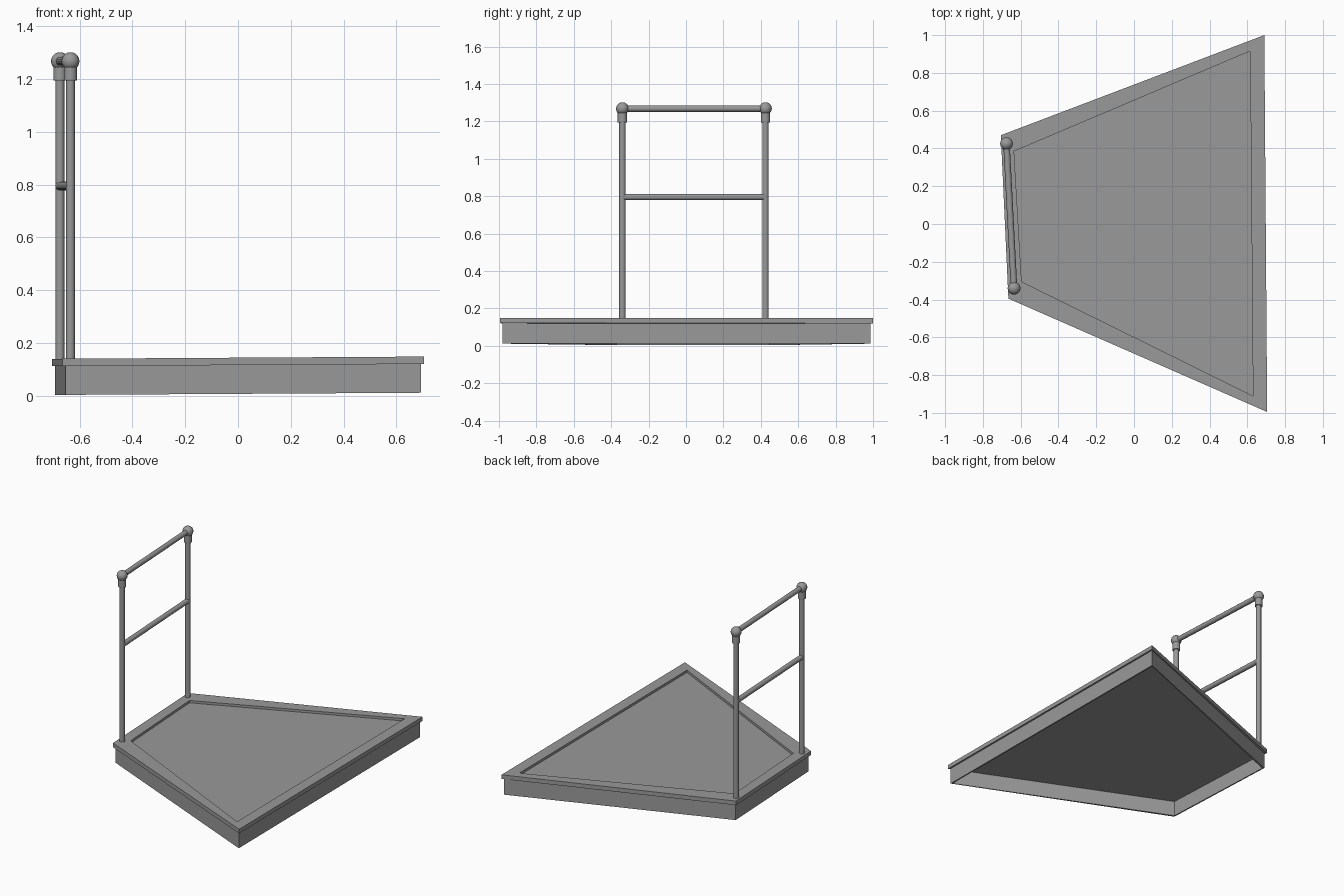
import bpy
import bmesh
import math
from mathutils import Vector

cube = bpy.data.objects.get("Cube")
if cube:
    bpy.data.objects.remove(cube, do_unlink=True)


def material(name, value):
    mat = bpy.data.materials.new(name)
    mat.use_nodes = True
    colour = (value, value, value, 1)
    mat.diffuse_color = colour
    mat.node_tree.nodes["Principled BSDF"].inputs["Base Color"].default_value = colour
    return mat


grey = material("grey metal", 0.32)

# Plan outlines of the platform, listed from back right clockwise
outer = [Vector(p) for p in ((-0.705, 0.47), (0.69, 1.0), (0.705, -0.995), (-0.665, -0.395))]
inner = [Vector(p) for p in ((-0.635, 0.385), (0.615, 0.915), (0.63, -0.91), (-0.595, -0.305))]


def blend(t):
    return [a.lerp(b, t) for a, b in zip(outer, inner)]


def tilted(p, z):
    # The deck rises very slightly towards +x
    return (p.x, p.y, z + 0.006 * (p.x + 0.7))


def finish(name, bm):
    bmesh.ops.recalc_face_normals(bm, faces=bm.faces)
    mesh = bpy.data.meshes.new(name)
    bm.to_mesh(mesh)
    bm.free()
    obj = bpy.data.objects.new(name, mesh)
    bpy.context.collection.objects.link(obj)
    mesh.materials.append(grey)
    return obj


def frame(name, outside, inside, low, high):
    # Closed ring between two outlines
    bm = bmesh.new()
    loops = [[bm.verts.new(tilted(p, z)) for p in pts]
             for pts, z in ((outside, low), (outside, high), (inside, high), (inside, low))]
    for a, b in zip(loops, loops[1:] + loops[:1]):
        for i in range(4):
            j = (i + 1) % 4
            bm.faces.new((a[i], a[j], b[j], b[i]))
    return finish(name, bm)


def slab(name, pts, low, high):
    bm = bmesh.new()
    bottom, top = [[bm.verts.new(tilted(p, z)) for p in pts] for z in (low, high)]
    bm.faces.new(bottom)
    bm.faces.new(top)
    for i in range(4):
        j = (i + 1) % 4
        bm.faces.new((bottom[i], bottom[j], top[j], top[i]))
    return finish(name, bm)


# Platform: hollow skirt, overhanging rim and recessed deck
frame("platform_skirt", blend(0.15), blend(0.27), 0.003, 0.112)
frame("platform_rim", outer, inner, 0.112, 0.14)
slab("deck_panel", blend(0.2), 0.106, 0.112)
slab("deck_surface", inner, 0.112, 0.124)


def smooth(obj):
    bpy.ops.object.select_all(action="DESELECT")
    obj.select_set(True)
    bpy.context.view_layer.objects.active = obj
    bpy.ops.object.shade_smooth_by_angle(angle=math.radians(40))


def tube(name, start, end, radius, sides=12):
    start, end = Vector(start), Vector(end)
    axis = end - start
    bpy.ops.mesh.primitive_cylinder_add(vertices=sides, radius=radius, depth=axis.length,
                                        location=(start + end) / 2)
    obj = bpy.context.object
    obj.name = name
    obj.rotation_euler = axis.to_track_quat("Z", "Y").to_euler()
    obj.data.materials.append(grey)
    smooth(obj)


# Handrail: two posts with collars and ball fittings
posts = {"back": (-0.675, 0.425), "front": (-0.635, -0.34)}
for side, (x, y) in posts.items():
    tube(side + "_post", (x, y, 0.13), (x, y, 1.25), 0.017)
    tube(side + "_collar", (x, y, 1.195), (x, y, 1.25), 0.025)
    bpy.ops.mesh.primitive_uv_sphere_add(segments=16, ring_count=10, radius=0.034,
                                         location=(x, y, 1.268))
    ball = bpy.context.object
    ball.name = side + "_ball"
    ball.data.materials.append(grey)
    smooth(ball)

# Horizontal rails between the posts
for name, z in (("middle_rail", 0.795), ("top_rail", 1.268)):
    tube(name, (*posts["back"], z), (*posts["front"], z), 0.017)
